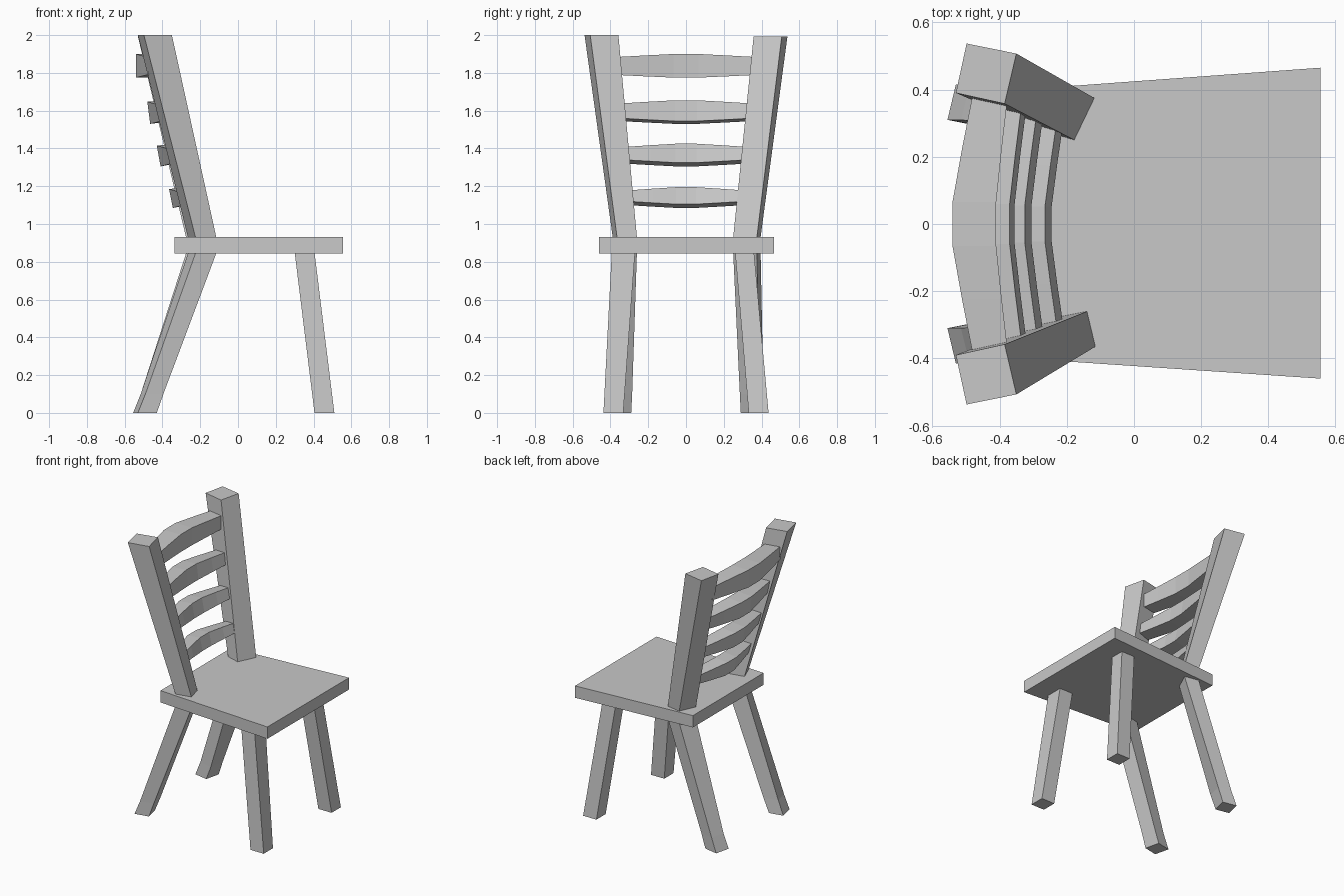
import bpy
import bmesh

cube = bpy.data.objects.get("Cube")
if cube:
    bpy.data.objects.remove(cube, do_unlink=True)

grey = bpy.data.materials.new("plain grey")
grey.use_nodes = True
colour = (0.58, 0.58, 0.58, 1)
grey.diffuse_color = colour
grey.node_tree.nodes["Principled BSDF"].inputs["Base Color"].default_value = colour


def loft(name, rings):
    """Skin a list of four-cornered rings into a closed solid."""
    bm = bmesh.new()
    rows = [[bm.verts.new(p) for p in ring] for ring in rings]
    for a, b in zip(rows, rows[1:]):
        for i in range(4):
            j = (i + 1) % 4
            bm.faces.new((a[i], a[j], b[j], b[i]))
    bm.faces.new(rows[0])
    bm.faces.new(rows[-1])
    bmesh.ops.recalc_face_normals(bm, faces=bm.faces[:])
    mesh = bpy.data.meshes.new(name)
    bm.to_mesh(mesh)
    bm.free()
    mesh.materials.append(grey)
    obj = bpy.data.objects.new(name, mesh)
    bpy.context.collection.objects.link(obj)
    return obj


def level(corners, z, side=1):
    return [(x, y * side, z) for x, y in corners]


# Seat: a board slightly wider at the front edge
seat_outline = [(-0.335, -0.4), (0.555, -0.46), (0.555, 0.465), (-0.335, 0.4)]
loft("seat", [level(seat_outline, z) for z in (0.845, 0.93)])

# Back posts running down into the rear legs with a kicked foot
# Corner order: front outer, front inner, back inner, back outer
top = [(-0.35, 0.507), (-0.385, 0.358), (-0.53, 0.39), (-0.498, 0.537)]
ankle = [(-0.395, 0.39), (-0.415, 0.285), (-0.515, 0.31), (-0.49, 0.41)]
foot = [(-0.43, 0.395), (-0.455, 0.29), (-0.555, 0.31), (-0.53, 0.415)]
left_bend = [(-0.118, 0.375), (-0.178, 0.25), (-0.275, 0.28), (-0.223, 0.395)]
right_bend = [(-0.115, 0.365), (-0.14, 0.26), (-0.265, 0.285), (-0.225, 0.388)]
for name, side, bend, height in (("left", 1, left_bend, 1.993),
                                 ("right", -1, right_bend, 2.0)):
    loft(name + "_back_post", [level(top, height, side),
                               level(bend, 0.93, side),
                               level(bend, 0.845, side),
                               level(ankle, 0.1, side),
                               level(foot, 0, side)])

# Front legs, splayed forward and outward
for name, side, inner, outer in (("left", 1, 0.26, 0.36),
                                 ("right", -1, 0.27, 0.393)):
    upper = [(0.30, inner), (0.405, inner), (0.405, outer), (0.30, outer)]
    lower = [(0.405, 0.332), (0.51, 0.332), (0.51, 0.437), (0.405, 0.437)]
    loft(name + "_front_leg", [level(lower, 0, side), level(upper, 0.85, side)])

# Ladder-back slats: half width, front x, back x, bottom z, top z, tilt
slats = [(0.385, -0.41, -0.54, 1.775, 1.90, 0),
         (0.35, -0.37, -0.48, 1.53, 1.655, 0.015),
         (0.325, -0.325, -0.43, 1.305, 1.425, 0.02),
         (0.305, -0.265, -0.365, 1.085, 1.195, 0.02)]
for n, (half, front, back, low, high, tilt) in enumerate(slats, 1):
    rings = []
    for t, bow in ((-1, 0), (-0.58, 0.53), (-0.17, 1),
                   (0.17, 1), (0.58, 0.53), (1, 0)):
        y, d = half * t, 1 - bow
        f, b = front + 0.035 * d, back + 0.06 * d
        lo, hi = low + 0.015 * d, high - 0.017 * d
        rings.append([(f + tilt, y, lo + tilt), (f, y, hi),
                      (b, y, hi - tilt / 2), (b + tilt, y, lo)])
    loft("back_slat_%d" % n, rings)
